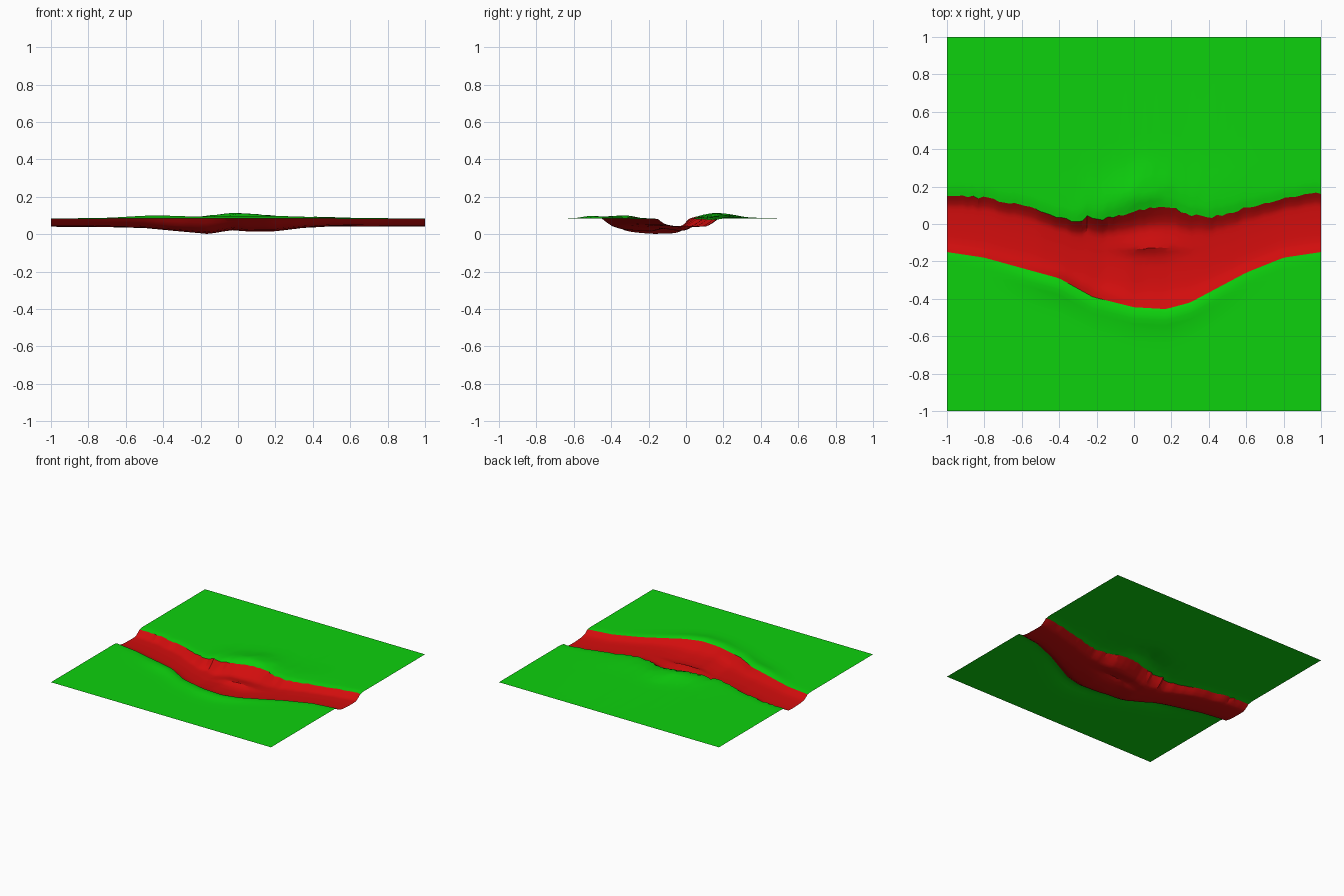
import bpy, bmesh, math, random

random.seed(4)
if "Cube" in bpy.data.objects:
    bpy.data.objects.remove(bpy.data.objects["Cube"], do_unlink=True)

GROUND = 0.085
COLUMNS = 72

# Channel outline and bed height along x
SOUTH = [(-1, -.15), (-.8, -.18), (-.62, -.23), (-.4, -.29), (-.22, -.39), (0, -.445),
         (.17, -.455), (.3, -.42), (.45, -.34), (.6, -.26), (.8, -.18), (1, -.15)]
NORTH = [(-1, .15), (-.8, .14), (-.6, .1), (-.45, .05), (-.3, .01), (-.25, .04), (-.2, .02),
         (-.1, .04), (.1, .09), (.22, .08), (.3, .05), (.4, .03), (.55, .07), (.8, .14),
         (.95, .17), (1, .16)]
BED = [(-1, .04), (-.7, .038), (-.5, .033), (-.3, .014), (-.16, .001), (-.03, .02),
       (.05, .013), (.2, .014), (.35, .033), (.5, .042), (.8, .04), (1, .04)]
# Channel cross-section: share of width, share of depth
SECTION = [(0, 0), (.05, .3), (.11, .6), (.18, .78), (.27, .88), (.4, .95), (.5, .98), (.56, 1),
           (.6, 1), (.64, 1), (.7, 1), (.76, .98), (.81, .95), (.86, .8), (.93, .45), (1, 0)]
# Distances of the ground rows from the channel edge
SOFT = [.015, .035, .06, .09, .13, .18, .24, .31, .4]


def lerp(points, x):
    for (x0, y0), (x1, y1) in zip(points, points[1:]):
        if x <= x1:
            return y0 + (y1 - y0) * (x - x0) / (x1 - x0)
    return points[-1][1]


def bump(value, centre, width):
    return math.exp(-((value - centre) / width) ** 2)


def material(name, colour):
    mat = bpy.data.materials.new(name)
    mat.use_nodes = True
    mat.diffuse_color = colour
    mat.node_tree.nodes["Principled BSDF"].inputs["Base Color"].default_value = colour
    return mat


def south_ground(x, d):
    berm = .014 * (bump(x, -.45, .2) + bump(x, .1, .35)) * bump(d, .05, .06)
    return GROUND + berm - .004 * bump(d, 0, .02)


def north_ground(x, d):
    berm = .027 * bump(x, 0, .2) * bump(d, .1, .11) + .008 * bump(x, .4, .2) * bump(d, .12, .15)
    rough = random.uniform(-.003, .003) * bump(x, .05, .3) * bump(d, .15, .15)
    return GROUND + berm + rough - .006 * bump(d, 0, .025)


def bed_mound(x, y):
    # Low bar in the channel, steep on its south side
    side = .025 if y < -.13 else .07
    return .026 * bump(x, .09, .15) * bump(y, -.13, side)


def column(x):
    south, north = lerp(SOUTH, x), lerp(NORTH, x)
    if abs(x) < .99:
        north += random.uniform(-.008, .008)
    low, z0, z1 = lerp(BED, x), south_ground(x, 0), north_ground(x, 0)
    points = [(-1, GROUND)]
    points += [(south - d, south_ground(x, d)) for d in reversed(SOFT)]
    for share, depth in SECTION:
        y = south + (north - south) * share
        rim = z0 + (z1 - z0) * share
        z = rim + (low - rim) * depth
        if 0 < share < 1:
            z += bed_mound(x, y) * depth
        points.append((y, max(z, 0)))
    points += [(north + d, north_ground(x, d)) for d in SOFT]
    points.append((1, GROUND))
    return points


# Terrain sheet with the channel sunk across it
bm = bmesh.new()
rows = []
for i in range(COLUMNS + 1):
    x = -1 + 2 * i / COLUMNS
    rows.append([bm.verts.new((x, y, z)) for y, z in column(x)])
first = len(SOFT) + 1
last = first + len(SECTION) - 1
for a, b in zip(rows, rows[1:]):
    for j in range(len(a) - 1):
        face = bm.faces.new((a[j], b[j], b[j + 1], a[j + 1]))
        face.material_index = 1 if first <= j < last else 0

mesh = bpy.data.meshes.new("terrain")
bm.to_mesh(mesh)
bm.free()
terrain = bpy.data.objects.new("terrain", mesh)
bpy.context.collection.objects.link(terrain)
mesh.materials.append(material("grass green", (.004, .64, .004, 1)))
mesh.materials.append(material("channel red", (.64, .004, .004, 1)))

bpy.context.view_layer.objects.active = terrain
terrain.select_set(True)
bpy.ops.object.shade_smooth_by_angle(angle=math.radians(25))
